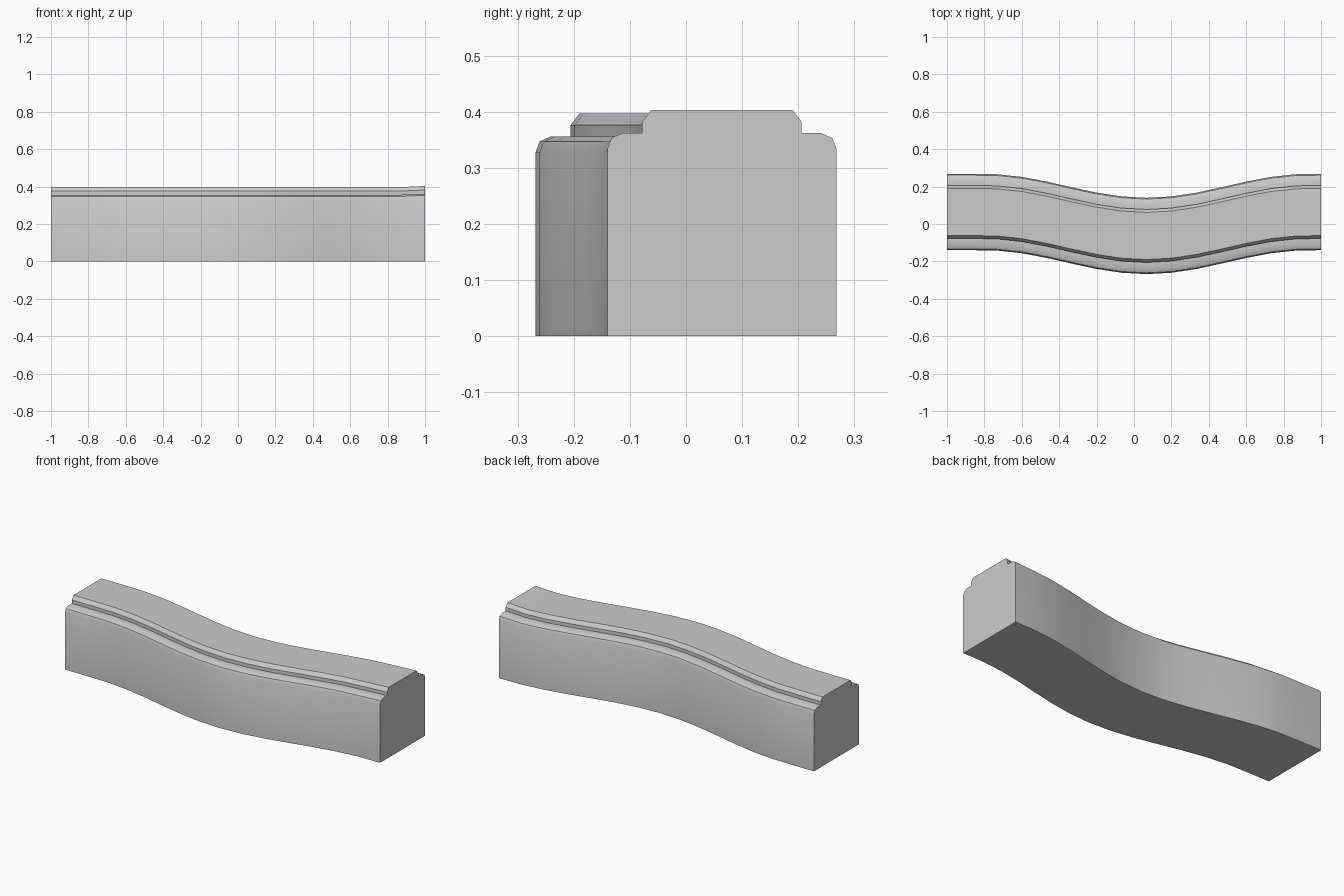
import bpy, bmesh, math

if "Cube" in bpy.data.objects:
    bpy.data.objects.remove(bpy.data.objects["Cube"])

# Half cross-section: (half width, height), bottom to top
half = [(0.204, 0.0), (0.204, 0.328), (0.197, 0.347), (0.177, 0.356),
        (0.142, 0.356), (0.142, 0.376), (0.126, 0.397)]
profile = [(-y, z) for y, z in half] + [(y, z) for y, z in reversed(half)]

STEPS = 15
AMPLITUDE = 0.064


def path_offset(x):
    # Flat ends with a smooth dip between them
    phase = min(abs(x - 0.067) / 0.867, 1.0)
    return -AMPLITUDE * math.cos(math.pi * phase)


# Sweep the section along the wavy path
bm = bmesh.new()
rings = []
for i in range(STEPS + 1):
    x = -1 + 2 * i / STEPS
    lift = 0.006 if i == STEPS else 0.0  # slightly raised right-hand end
    rings.append([bm.verts.new((x, y + path_offset(x), z + (lift if z > 0 else 0)))
                  for y, z in profile])

n = len(profile)
for a, b in zip(rings, rings[1:]):
    for j in range(n):
        k = (j + 1) % n
        bm.faces.new((a[j], a[k], b[k], b[j]))

# End caps
bm.faces.new(rings[0])
bm.faces.new(rings[-1])
bmesh.ops.recalc_face_normals(bm, faces=bm.faces)

mesh = bpy.data.meshes.new("wavy_wall")
bm.to_mesh(mesh)
bm.free()
wall = bpy.data.objects.new("wavy_wall", mesh)
bpy.context.collection.objects.link(wall)
bpy.context.view_layer.objects.active = wall
wall.select_set(True)
bpy.ops.object.shade_smooth_by_angle(angle=math.radians(35))
